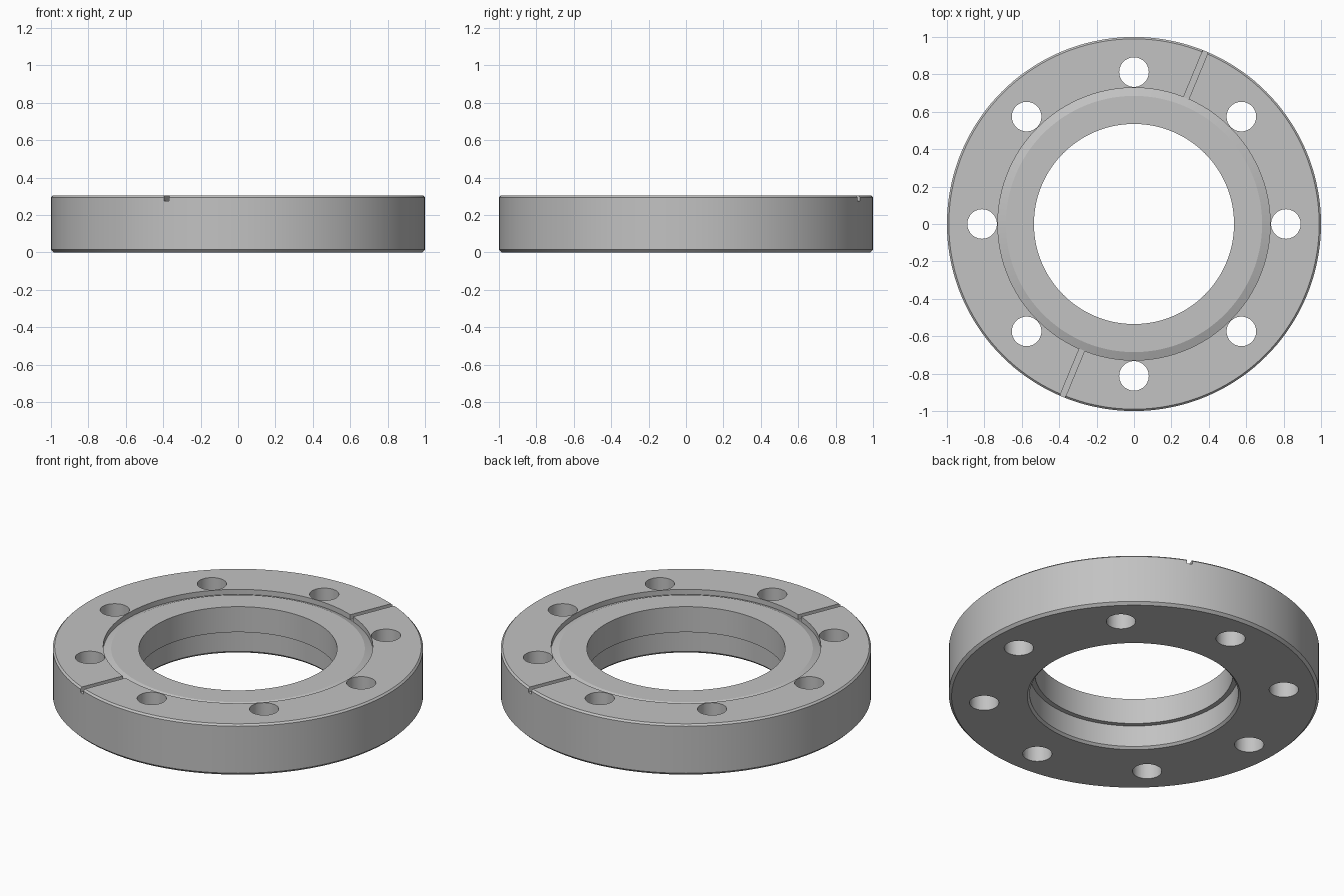
import bpy
import bmesh
from math import pi, radians
from mathutils import Matrix, Vector

cube = bpy.data.objects.get("Cube")
if cube:
    bpy.data.objects.remove(cube, do_unlink=True)

HEIGHT = 0.305
SEGMENTS = 144
HOLES = 8

steel = bpy.data.materials.new("grey steel")
steel.use_nodes = True
colour = (0.54, 0.54, 0.54, 1)
steel.diffuse_color = colour
steel.node_tree.nodes["Principled BSDF"].inputs["Base Color"].default_value = colour


def make_object(name, bm):
    bmesh.ops.recalc_face_normals(bm, faces=bm.faces)
    mesh = bpy.data.meshes.new(name)
    bm.to_mesh(mesh)
    bm.free()
    mesh.materials.append(steel)
    obj = bpy.data.objects.new(name, mesh)
    bpy.context.collection.objects.link(obj)
    return obj


def lathe(name, profile):
    bm = bmesh.new()
    verts = [bm.verts.new((r, 0, z)) for r, z in profile]
    edges = [bm.edges.new((v, verts[i - 1])) for i, v in enumerate(verts)]
    bmesh.ops.spin(bm, geom=verts + edges, cent=(0, 0, 0), axis=(0, 0, 1),
                   angle=2 * pi, steps=SEGMENTS, use_merge=True)
    bmesh.ops.remove_doubles(bm, verts=bm.verts, dist=0.0001)
    return make_object(name, bm)


# Ring section: chamfered rim, recessed sealing edge, stepped bore
flange = lathe("flange_ring", [
    (0.985, 0), (1, 0.015), (1, HEIGHT - 0.01), (0.99, HEIGHT),
    (0.728, HEIGHT), (0.728, 0.275), (0.685, 0.292), (0.535, 0.292),
    (0.535, 0.14), (0.563, 0.14), (0.563, 0.013), (0.576, 0),
])

# Cutters: bolt holes and two opposite radial grooves
bm = bmesh.new()
for i in range(HOLES):
    turn = Matrix.Rotation(2 * pi * i / HOLES, 4, "Z")
    bmesh.ops.create_cone(bm, cap_ends=True, segments=48, radius1=0.079,
                          radius2=0.079, depth=1,
                          matrix=turn @ Matrix.Translation((0.812, 0, 0.15)))
for angle in (67.5, 247.5):
    turn = Matrix.Rotation(radians(angle), 4, "Z")
    place = Matrix.Translation((0.9, 0, 0.376))
    size = Matrix.Diagonal(Vector((0.35, 0.03, 0.2, 1)))
    bmesh.ops.create_cube(bm, size=1, matrix=turn @ place @ size)
cutters = make_object("hole_and_groove_cutters", bm)
cutters.hide_render = True

# Cut the ring and keep the evaluated result
cut = flange.modifiers.new("cut", "BOOLEAN")
cut.operation = "DIFFERENCE"
cut.solver = "EXACT"
cut.object = cutters
bpy.ops.object.select_all(action="DESELECT")
bpy.context.view_layer.objects.active = flange
flange.select_set(True)
bpy.ops.object.modifier_apply(modifier=cut.name)
bpy.data.objects.remove(cutters, do_unlink=True)

bpy.ops.object.shade_smooth_by_angle(angle=radians(15))
